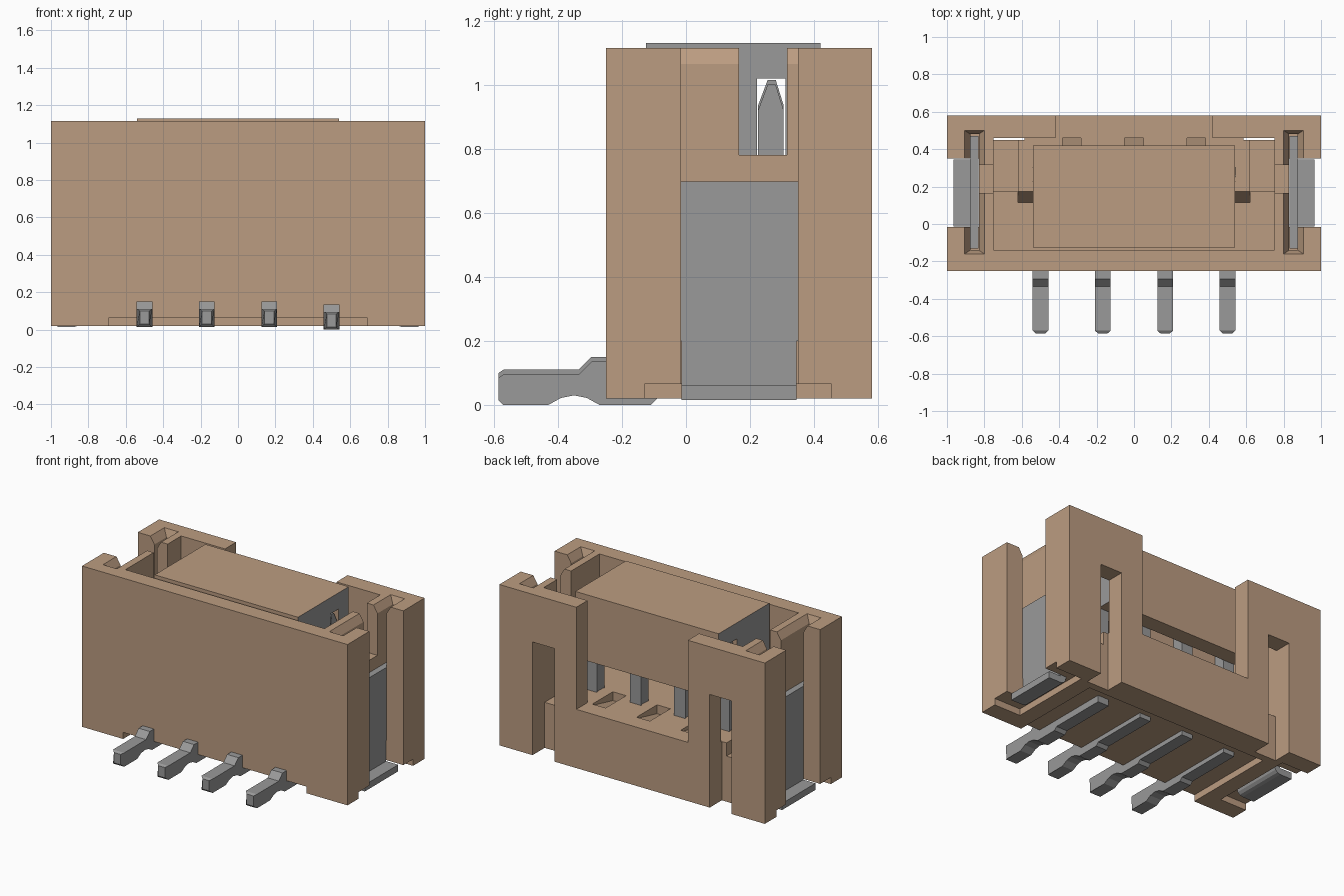
import bpy, bmesh
from mathutils import Vector

cube = bpy.data.objects.get("Cube")
if cube:
    bpy.data.objects.remove(cube, do_unlink=True)


def material(name, color):
    mat = bpy.data.materials.new(name)
    mat.use_nodes = True
    mat.diffuse_color = (*color, 1)
    bsdf = next(n for n in mat.node_tree.nodes if n.type == "BSDF_PRINCIPLED")
    bsdf.inputs["Base Color"].default_value = (*color, 1)
    return mat


TAN = material("tan plastic", (0.50, 0.335, 0.22))
GRAY = material("gray metal", (0.32, 0.32, 0.32))


def finish(name, bm, *mats):
    bmesh.ops.recalc_face_normals(bm, faces=bm.faces)
    mesh = bpy.data.meshes.new(name)
    bm.to_mesh(mesh)
    bm.free()
    ob = bpy.data.objects.new(name, mesh)
    bpy.context.collection.objects.link(ob)
    for mat in mats:
        mesh.materials.append(mat)
    return ob


def loft(name, rings, *mats):
    """Closed solid through matching rings of points."""
    bm = bmesh.new()
    loops = [[bm.verts.new(p) for p in ring] for ring in rings]
    n = len(loops[0])
    for a, b in zip(loops, loops[1:]):
        for i in range(n):
            j = (i + 1) % n
            bm.faces.new((a[i], a[j], b[j], b[i]))
    bm.faces.new(loops[0][::-1])
    bm.faces.new(loops[-1])
    return finish(name, bm, *mats)


def prism(name, x0, x1, profile, *mats):
    """Side profile (y, z) extruded along x."""
    return loft(name, [[(x, y, z) for y, z in profile] for x in (x0, x1)], *mats)


def rect(x0, x1, y0, y1, z):
    return [(x0, y0, z), (x1, y0, z), (x1, y1, z), (x0, y1, z)]


def box(name, x, y, z, *mats):
    x = sorted(x)
    return loft(name, [rect(*x, *y, h) for h in z], *mats)


def cut(target, cutter):
    mod = target.modifiers.new("cut", "BOOLEAN")
    mod.operation, mod.solver, mod.object = "DIFFERENCE", "EXACT", cutter
    bpy.context.view_layer.objects.active = target
    bpy.ops.object.modifier_apply(modifier=mod.name)
    bpy.data.objects.remove(cutter, do_unlink=True)


# Housing with open cavity, back window and bottom relief
housing = box("housing", (-1, 1), (-0.25, 0.58), (0.02, 1.115), TAN)


def carve(x, y, z):
    cut(housing, box("cutter", x, y, z, TAN))


carve((-0.75, 0.75), (-0.14, 0.46), (0.42, 2))
carve((-0.42, 0.42), (0.4, 1), (0.42, 2))
carve((-0.69, 0.69), (-1, 0.40), (-1, 0.065))

# Sloped grooves in the cavity floor
for x in (-0.333, 0, 0.333):
    cut(housing, prism("cutter", x - 0.05, x + 0.05,
                       [(0.24, 0.36), (0.24, 0.5), (0.46, 0.5), (0.46, 0.41)], TAN))

for s in (-1, 1):
    # Low corner floors and ramps
    carve((s * 0.62, s * 0.75), (0.175, 0.46), (0.33, 0.6))
    cut(housing, prism("cutter", *sorted((s * 0.54, s * 0.62)),
                       [(0.115, 0.33), (0.115, 0.5), (0.175, 0.5), (0.175, 0.42)], TAN))
    # Back latch slot, inner wall notch, outer side slot, bottom side relief
    carve((s * 0.585, s * 0.75), (0.45, 1), (-1, 0.79))
    carve((s * 0.7, s * 0.85), (0.165, 0.315), (0.78, 2))
    carve((s * 0.83, s * 1.5), (-0.015, 0.35), (-1, 2))
    carve((s * 0.8, s * 1.5), (-0.13, 0.455), (-1, 0.065))
    # Tab pocket with flared mouth
    inner = (*sorted((s * 0.83, s * 0.875)), -0.14, 0.48)
    outer = (*sorted((s * 0.8, s * 0.905)), -0.16, 0.5)
    cut(housing, loft("cutter", [rect(*inner, 0.2), rect(*inner, 1.065),
                                 rect(*outer, 1.115), rect(*outer, 1.3)], TAN))

    # Solder tab: wide plate in the pocket, narrow bent foot
    side = "left" if s > 0 else "right"
    box(side + "_tab_plate", (s * 0.831, s * 0.874), (-0.13, 0.47), (0.2, 0.697), GRAY)
    foot = [(0.831, 0.2), (0.831, 0.06), (0.838, 0.036), (0.853, 0.021), (0.875, 0.015),
            (0.965, 0.015), (0.965, 0.06), (0.874, 0.06), (0.874, 0.2)]
    loft(side + "_tab_foot", [[(s * x, y, z) for x, z in foot] for y in (-0.014, 0.345)], GRAY)

# Pick-up cap with a channel over the pins; metal-coloured ends
cap = prism("pickup_cap", -0.54, 0.54,
            [(-0.125, 0.68), (-0.125, 1.13), (0.42, 1.13), (0.42, 0.68),
             (0.31, 0.68), (0.31, 1.02), (0.222, 1.02), (0.222, 0.68)], TAN, GRAY)
for face in cap.data.polygons:
    face.material_index = int(abs(face.normal.x) > 0.9)

# Bent contact pins: tapered post and formed tail
pin_profile = [(-0.57, 0), (-0.585, 0.015), (-0.585, 0.085), (-0.57, 0.095), (-0.335, 0.095),
               (-0.295, 0.135), (0.225, 0.135), (0.225, 0.92), (0.255, 1.0), (0.28, 1.0),
               (0.305, 0.92), (0.305, 0.02), (-0.09, 0.02), (-0.11, 0), (-0.27, 0),
               (-0.31, 0.022), (-0.35, 0.03), (-0.39, 0.022), (-0.43, 0)]
for i in range(4):
    x = -0.5 + i / 3
    lift = 0 if i == 3 else 0.015
    pin = prism("contact_pin_%d" % (i + 1), -0.042, 0.042, pin_profile, GRAY)
    for v in pin.data.vertices:
        if v.co.y < -0.58 or v.co.z > 0.99:
            v.co.x *= 0.6
        v.co += Vector((x, 0, lift))
